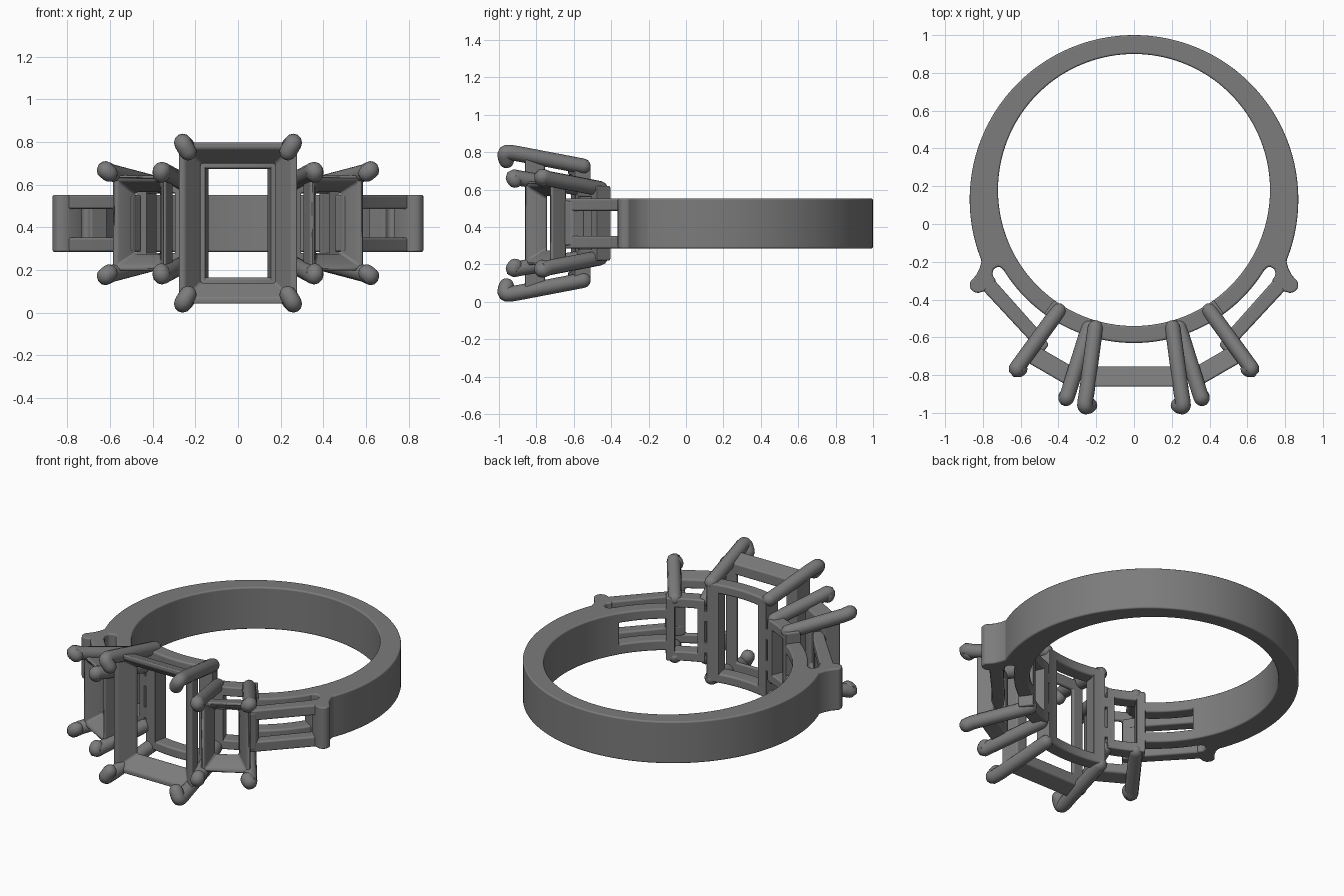
import bpy, bmesh
from math import sin, cos, radians, sqrt, pi
from mathutils import Vector
from mathutils.geometry import interpolate_bezier

cube = bpy.data.objects.get("Cube")
if cube:
    bpy.data.objects.remove(cube, do_unlink=True)

ZC = 0.42        # mid height of the band
CY = 0.18        # centre of the finger hole
R_IN, R_RAIL = 0.72, 0.81

metal = bpy.data.materials.new("grey_metal")
metal.use_nodes = True
metal.diffuse_color = (0.2, 0.2, 0.2, 1)
metal.node_tree.nodes["Principled BSDF"].inputs["Base Color"].default_value = (0.2, 0.2, 0.2, 1)


def finish(name, bm, bevel):
    bmesh.ops.recalc_face_normals(bm, faces=bm.faces)
    for f in bm.faces:
        f.smooth = True
    mesh = bpy.data.meshes.new(name)
    bm.to_mesh(mesh)
    bm.free()
    mesh.materials.append(metal)
    ob = bpy.data.objects.new(name, mesh)
    bpy.context.collection.objects.link(ob)
    mod = ob.modifiers.new("rounded_edges", 'BEVEL')
    mod.width, mod.segments, mod.limit_method = bevel, 3, 'ANGLE'
    mod.angle_limit = radians(35)
    mod.harden_normals = True
    return ob


def prism(name, outline, z0, z1, bevel=0.015):
    """Extrude a flat outline from z0 to z1."""
    bm = bmesh.new()
    face = bm.faces.new([bm.verts.new((x, y, z0)) for x, y in outline])
    new = bmesh.ops.extrude_face_region(bm, geom=[face])["geom"]
    bmesh.ops.translate(bm, vec=(0, 0, z1 - z0), verts=[v for v in new if isinstance(v, bmesh.types.BMVert)])
    return finish(name, bm, bevel)


def arc(r, a0, a1, cy=CY, n=24):
    """Points on a circle; angles in degrees from the front."""
    angles = [radians(a0 + (a1 - a0) * i / n) for i in range(n + 1)]
    return [(r * sin(a), cy - r * cos(a)) for a in angles]


def arc_block(name, a0, a1, z0, z1):
    """Curved bar that follows the finger hole."""
    return prism(name, arc(R_RAIL, a0, a1) + arc(R_IN, a1, a0), z0, z1, 0.012)


def arc_frame(name, a0, a1, h0, h1, half, hole):
    """Curved window: outer angles a0-a1, hole angles h0-h1, half heights."""
    for part, lo, hi in (("lower", -half, -hole), ("upper", hole, half)):
        arc_block(f"{name}_{part}_bar", a0, a1, ZC + lo, ZC + hi)
    for part, lo, hi in (("first", a0, h0), ("second", h1, a1)):
        arc_block(f"{name}_{part}_post", lo, hi, ZC - half + 0.01, ZC + half - 0.01)


def seat(name, centre, turn, loops, side=1):
    """Rectangular stone seat lofted from (half width, half height, depth) loops."""
    a = radians(turn)
    t, n, up = Vector((cos(a), sin(a), 0)), Vector((sin(a), -cos(a), 0)), Vector((0, 0, 1))
    bm = bmesh.new()
    rows = []
    for w, h, d in loops:
        row = []
        for i, j in ((1, 1), (-1, 1), (-1, -1), (1, -1)):
            p = Vector((*centre, ZC)) + t * w * i + up * h * j - n * d
            row.append(bm.verts.new((p.x * side, p.y, p.z)))
        rows.append(row)
    for k, row in enumerate(rows):
        nxt = rows[(k + 1) % len(rows)]
        for i in range(4):
            j = (i + 1) % 4
            bm.faces.new((row[i], row[j], nxt[j], nxt[i]))
    return finish(name, bm, 0.016)


def prong(name, base, neck, knee, tip, r, side, flip):
    """Round wire with domed ends and a tip hooked over the stone."""
    base, neck, knee, tip = [Vector((x * side, y, ZC + z * flip)) for x, y, z in (base, neck, knee, tip)]
    path = [base] + list(interpolate_bezier(neck, knee, knee, tip, 10))
    steps = [radians(a) for a in (88, 70, 50, 25)]
    d0, d1 = (path[1] - path[0]).normalized(), (path[-1] - path[-2]).normalized()
    pts = [(base - d0 * r * sin(a), cos(a)) for a in steps]
    pts += [(p, 1) for p in path]
    pts += [(tip + d1 * r * sin(a), cos(a)) for a in reversed(steps)]
    cu = bpy.data.curves.new(name, 'CURVE')
    cu.dimensions = '3D'
    cu.bevel_depth, cu.bevel_resolution, cu.use_fill_caps = r, 4, True
    sp = cu.splines.new('POLY')
    sp.points.add(len(pts) - 1)
    for point, (co, rad) in zip(sp.points, pts):
        point.co = (*co, 1)
        point.radius = rad
    sp.use_smooth = True
    cu.materials.append(metal)
    ob = bpy.data.objects.new(name, cu)
    bpy.context.collection.objects.link(ob)


# Shank: thicker at the sides, ending in flared shoulders with a rounded slot end
shoulder = [(0.69, -0.25), (0.70, -0.232), (0.72, -0.225), (0.745, -0.24), (0.75, -0.27), (0.73, -0.30),
            (0.79, -0.355), (0.825, -0.365), (0.85, -0.36), (0.868, -0.34), (0.87, -0.31), (0.835, -0.27),
            (0.817, -0.235)]
outer = arc(0.87, 68, 292, 0.13, 96)
outline = shoulder + outer + [(-x, y) for x, y in reversed(shoulder)] + arc(R_IN, 302, 58, n=96)
prism("shank", outline, 0.285, 0.553, 0.02)

# Curved rails along the finger hole, upper and lower
for label, z0, z1 in (("lower", 0.285, 0.352), ("upper", 0.486, 0.553)):
    for side, hand in ((1, "left"), (-1, "right")):
        arc_block(f"{hand}_{label}_inner_rail", 33 * side, 60 * side, z0, z1)
        arc_block(f"{hand}_{label}_bridge", 14 * side, 20 * side, z0, z1)
        rail = [(0.80, -0.35), (0.535, -0.635), (0.50, -0.70), (0.45, -0.64), (0.51, -0.555), (0.75, -0.285)]
        prism(f"{hand}_{label}_outer_rail", [(x * side, y) for x, y in rail], z0, z1, 0.012)

# Centre setting: curved back window and sloping front seat
arc_frame("centre_gallery", -17, 17, -11, 11, 0.315, 0.255)
seat("centre_seat", (0, -0.86), 0,
     [(0.28, 0.38, 0), (0.25, 0.35, 0), (0.175, 0.28, 0.085), (0.175, 0.28, 0.105), (0.25, 0.35, 0.105)])

for side, hand in ((1, "left"), (-1, "right")):
    # Side setting: curved back window, seat, and posts closing the rail windows
    arc_frame(f"{hand}_gallery", 18 * side, 36 * side, 21.5 * side, 32 * side, 0.2, 0.14)
    seat(f"{hand}_seat", (0.465, -0.79), 30,
         [(0.145, 0.225, 0), (0.12, 0.2, 0), (0.07, 0.145, 0.08), (0.07, 0.145, 0.1), (0.13, 0.205, 0.1)], side)
    post = [(0.56, -0.61), (0.50, -0.70), (0.45, -0.64), (0.53, -0.54)]
    prism(f"{hand}_rail_post", [(x * side, y) for x, y in post], 0.30, 0.54, 0.012)
    for flip, level in ((1, "upper"), (-1, "lower")):
        prong(f"centre_{hand}_{level}_prong", (0.205, -0.55, 0.305), (0.25, -0.89, 0.37),
              (0.265, -0.975, 0.385), (0.235, -0.96, 0.335), 0.041, side, flip)
        prong(f"{hand}_outer_{level}_prong", (0.40, -0.46, 0.185), (0.60, -0.735, 0.238),
              (0.63, -0.775, 0.255), (0.605, -0.768, 0.235), 0.041, side, flip)
        prong(f"{hand}_inner_{level}_prong", (0.24, -0.55, 0.185), (0.345, -0.885, 0.24),
              (0.36, -0.93, 0.25), (0.36, -0.915, 0.23), 0.041, side, flip)
